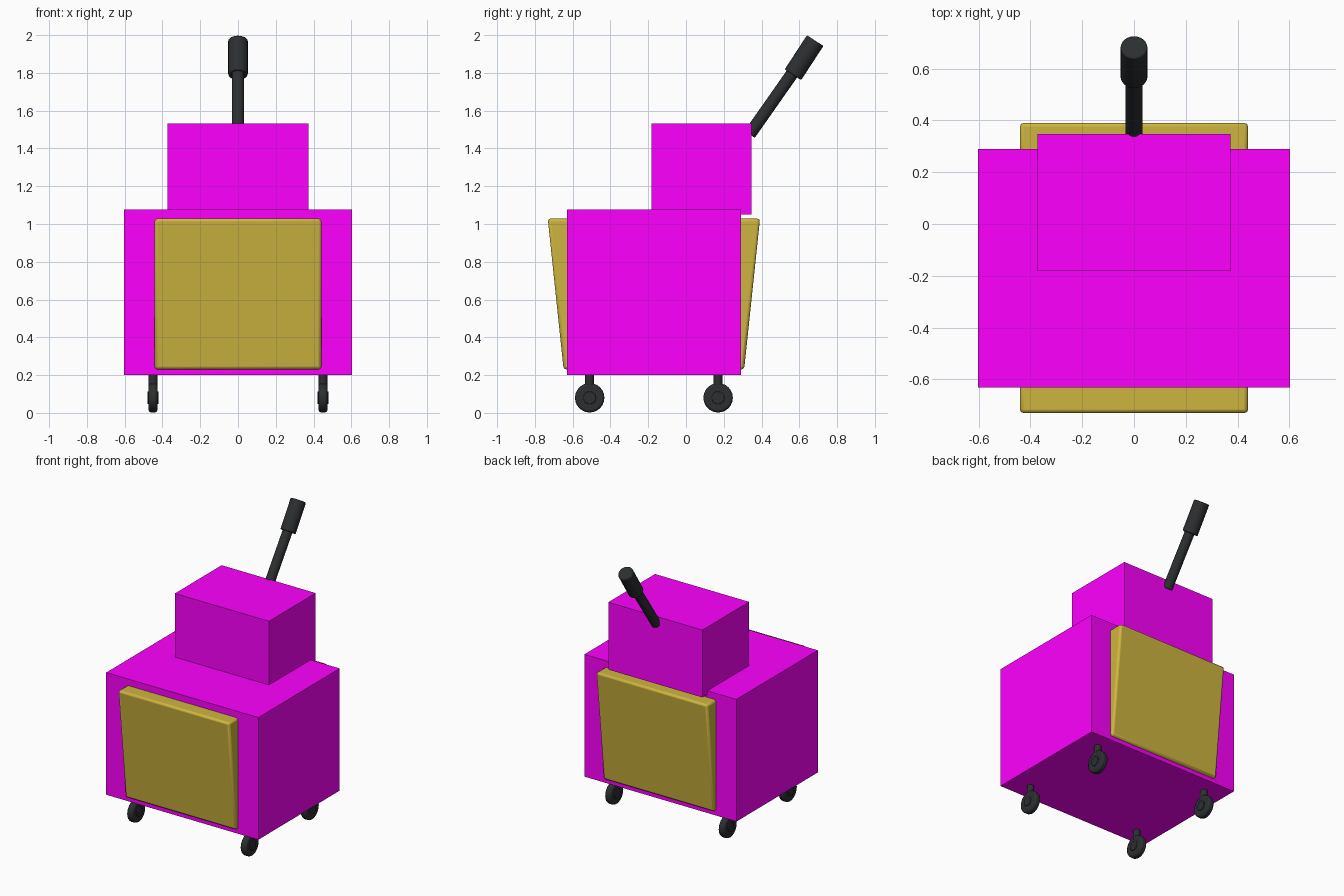
import bpy, bmesh, math
from mathutils import Vector

if "Cube" in bpy.data.objects:
    bpy.data.objects.remove(bpy.data.objects["Cube"])

CY = -0.17  # bucket centre along y


def material(name, col):
    m = bpy.data.materials.new(name)
    m.diffuse_color = (*col, 1)
    m.use_nodes = True
    m.node_tree.nodes["Principled BSDF"].inputs["Base Color"].default_value = m.diffuse_color
    return m


MAGENTA = material("magenta", (1.0, 0.0, 1.0))
YELLOW = material("yellow_plastic", (0.62, 0.46, 0.05))
DARK = material("dark_rubber", (0.025, 0.028, 0.03))


def finish(name, bm, mat, bevel=0.0, segments=2):
    bmesh.ops.recalc_face_normals(bm, faces=bm.faces)
    me = bpy.data.meshes.new(name)
    bm.to_mesh(me)
    bm.free()
    ob = bpy.data.objects.new(name, me)
    bpy.context.collection.objects.link(ob)
    me.materials.append(mat)
    if bevel:
        b = ob.modifiers.new("bevel", 'BEVEL')
        b.width, b.segments, b.limit_method = bevel, segments, 'ANGLE'
    bpy.ops.object.select_all(action='DESELECT')
    ob.select_set(True)
    bpy.context.view_layer.objects.active = ob
    bpy.ops.object.shade_smooth_by_angle(angle=math.radians(35))
    return ob


def prism(name, profile, half_x, mat, bevel=0.0):
    """Extrude a (y, z) profile across x."""
    bm = bmesh.new()
    f = bm.faces.new([bm.verts.new((-half_x, y, z)) for y, z in profile])
    r = bmesh.ops.extrude_face_region(bm, geom=[f])
    bmesh.ops.translate(bm, vec=(2 * half_x, 0, 0),
                        verts=[v for v in r["geom"] if isinstance(v, bmesh.types.BMVert)])
    return finish(name, bm, mat, bevel)


def box(name, half_x, y0, y1, z0, z1, mat):
    return prism(name, [(y0, z0), (y1, z0), (y1, z1), (y0, z1)], half_x, mat)


def rod(name, a, b, radius, mat, bevel=0.0, sides=24):
    a, b = Vector(a), Vector(b)
    bm = bmesh.new()
    bmesh.ops.create_cone(bm, cap_ends=True, segments=sides, radius1=radius,
                          radius2=radius, depth=(b - a).length)
    bm.transform((b - a).to_track_quat('Z', 'Y').to_matrix().to_4x4())
    bmesh.ops.translate(bm, vec=(a + b) / 2, verts=bm.verts)
    return finish(name, bm, mat, bevel)


# Sharp-edged main body and the smaller wringer housing on top
box("bucket_body", 0.603, -0.631, 0.29, 0.20, 1.076, MAGENTA)
box("wringer_housing", 0.373, -0.182, 0.347, 1.05, 1.533, MAGENTA)

# Sloping panels on the front and back
for name, s in (("front_panel", -1), ("back_panel", 1)):
    prof = [(CY + s * d, z) for d, z in
            ((0.562, 1.029), (0.478, 0.23), (0.38, 0.23), (0.40, 1.029))]
    prism(name, prof, 0.441, YELLOW, 0.015)

# Lever and grip
rod("wringer_lever", (0, 0.337, 1.475), (0, 0.60, 1.85), 0.033, DARK, 0.004)
rod("lever_grip", (0, 0.566, 1.79), (0, 0.684, 1.971), 0.052, DARK, 0.006)

# Four casters
for x, side in ((-0.45, "left"), (0.45, "right")):
    for y, end in ((CY - 0.34, "front"), (CY + 0.34, "back")):
        tag = f"{end}_{side}"
        rod("wheel_" + tag, (x - 0.023, y, 0.08), (x + 0.023, y, 0.08), 0.078, DARK, 0.012)
        rod("hub_" + tag, (x - 0.029, y, 0.08), (x + 0.029, y, 0.08), 0.034, DARK, 0.003)
        rod("stem_" + tag, (x, y, 0.13), (x, y, 0.23), 0.024, DARK)
